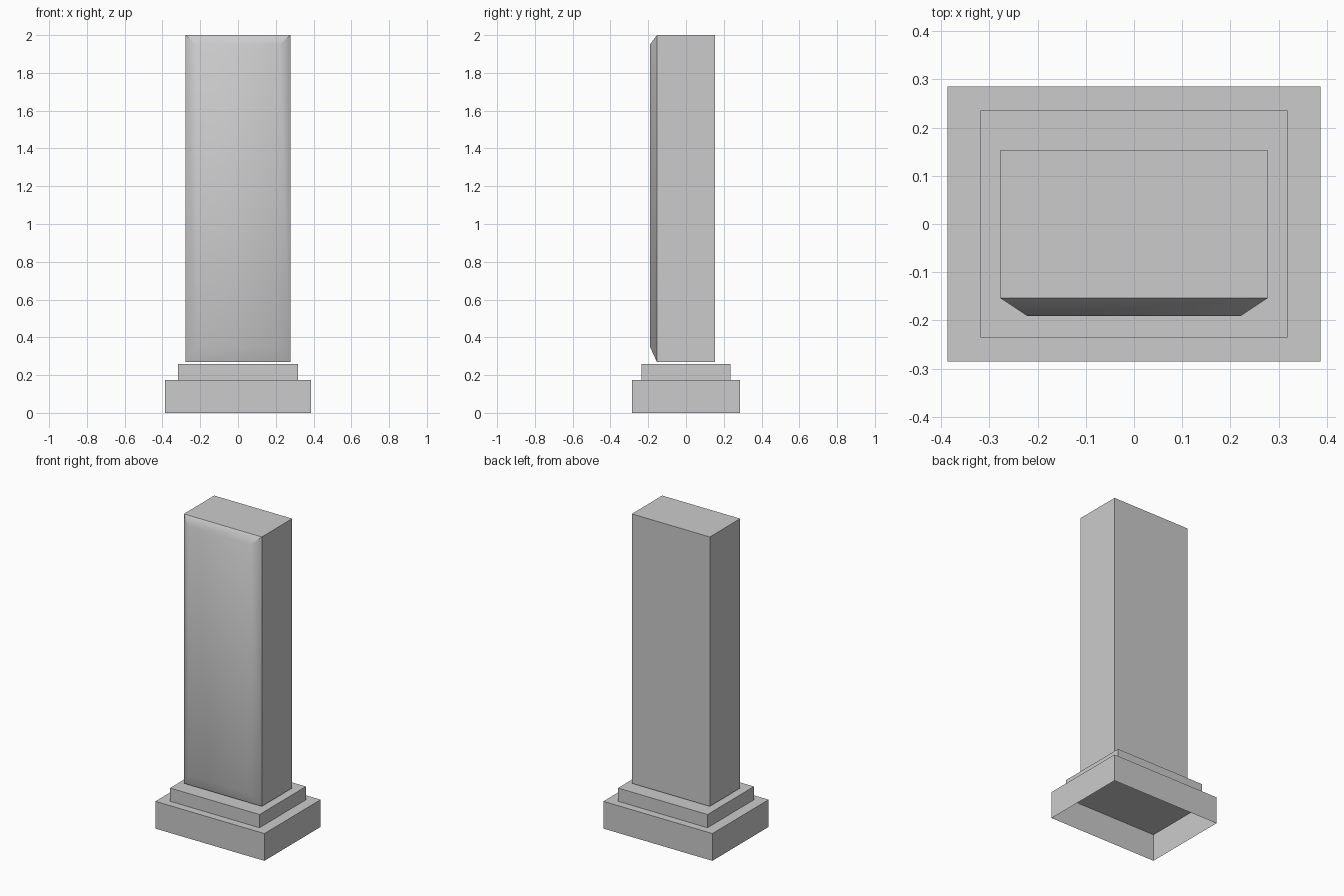
import bpy, bmesh, math

if "Cube" in bpy.data.objects:
    bpy.data.objects.remove(bpy.data.objects["Cube"])


def make_object(name, rings, cap_bottom=True, cap_top=True):
    """Skin a stack of four-point rings into one object."""
    bm = bmesh.new()
    loops = [[bm.verts.new(p) for p in ring] for ring in rings]
    for a, b in zip(loops, loops[1:]):
        for i in range(4):
            j = (i + 1) % 4
            bm.faces.new((a[i], a[j], b[j], b[i]))
    if cap_bottom:
        bm.faces.new(loops[0][::-1])
    if cap_top:
        bm.faces.new(loops[-1])
    mesh = bpy.data.meshes.new(name)
    bm.to_mesh(mesh)
    bm.free()
    obj = bpy.data.objects.new(name, mesh)
    bpy.context.collection.objects.link(obj)
    return obj


def flat_ring(hx, hy, z):
    return [(-hx, -hy, z), (hx, -hy, z), (hx, hy, z), (-hx, hy, z)]


def upright_ring(hx, y, z0, z1):
    return [(-hx, y, z0), (-hx, y, z1), (hx, y, z1), (hx, y, z0)]


# Bottom slab: hollow underneath, its top is a rim around the step
make_object("base_slab", [flat_ring(0.387, 0.285, 0),
                          flat_ring(0.387, 0.285, 0.175),
                          flat_ring(0.318, 0.2355, 0.175)],
            cap_bottom=False, cap_top=False)

# Step on the slab
make_object("base_step", [flat_ring(0.318, 0.2355, 0.175),
                          flat_ring(0.318, 0.2355, 0.26)])

# Tall shaft with a raised, softly shaded front panel
shaft = make_object("shaft", [upright_ring(0.277, -0.191 + 0.037, 0.27, 2.0),
                              upright_ring(0.277, 0.154, 0.27, 2.0)],
                    cap_bottom=False)
bpy.data.objects.remove(shaft)
shaft = make_object("shaft", [upright_ring(0.221, -0.191, 0.35, 1.95),
                              upright_ring(0.277, -0.154, 0.27, 2.0),
                              upright_ring(0.277, 0.154, 0.27, 2.0)])

# Consistent outward normals on the shaft, smooth across the panel slopes
bm = bmesh.new()
bm.from_mesh(shaft.data)
bmesh.ops.recalc_face_normals(bm, faces=bm.faces)
bm.to_mesh(shaft.data)
bm.free()
bpy.context.view_layer.objects.active = shaft
shaft.select_set(True)
bpy.ops.object.shade_smooth_by_angle(angle=math.radians(45))
